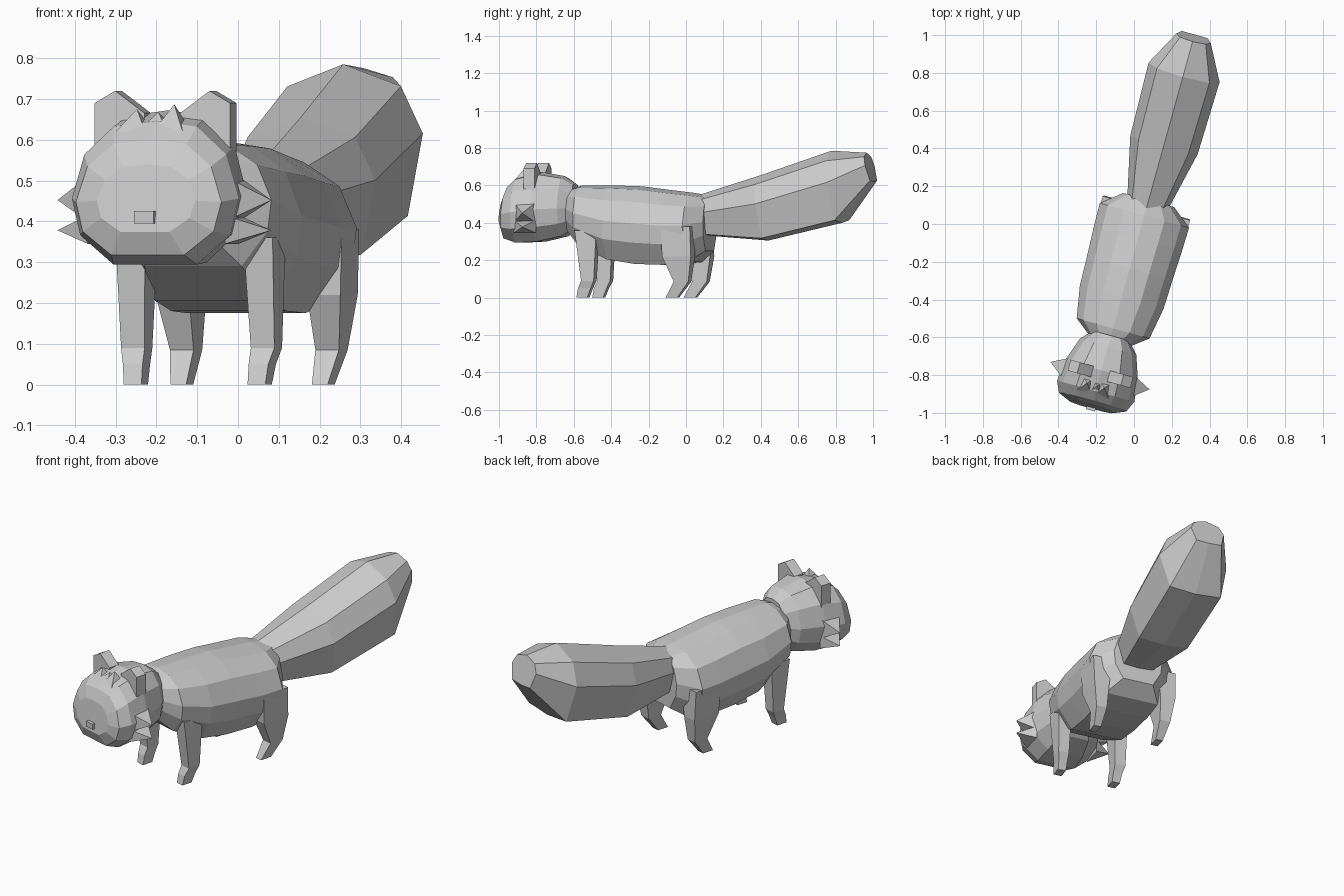
import bpy, bmesh, math
from mathutils import Matrix

if "Cube" in bpy.data.objects:
    bpy.data.objects.remove(bpy.data.objects["Cube"])

# the animal is symmetric about its spine, and stands turned a little to one side
PLACE = Matrix.Translation((0.055, 0.045, 0)) @ Matrix.Rotation(math.radians(-15.5), 4, 'Z')
grey = bpy.data.materials.new("grey")
grey.diffuse_color = (0.6, 0.6, 0.6, 1)
grey.use_nodes = True
grey.node_tree.nodes["Principled BSDF"].inputs["Base Color"].default_value = grey.diffuse_color


def finish(name, bm):
    bmesh.ops.recalc_face_normals(bm, faces=bm.faces)
    bm.transform(PLACE)
    me = bpy.data.meshes.new(name)
    bm.to_mesh(me)
    bm.free()
    me.materials.append(grey)
    ob = bpy.data.objects.new(name, me)
    bpy.context.collection.objects.link(ob)


def skin(name, rings):
    """Join equal-sized rings of points and cap both ends."""
    bm = bmesh.new()
    vs = [[bm.verts.new(p) for p in r] for r in rings]
    n = len(vs[0])
    for a, b in zip(vs, vs[1:]):
        for i in range(n):
            j = (i + 1) % n
            bm.faces.new((a[i], a[j], b[j], b[i]))
    bm.faces.new(vs[0])
    bm.faces.new(vs[-1])
    finish(name, bm)


def loft(name, half, stations):
    """half: right half profile, top to bottom; stations: y, half width, top, bottom, tilt."""
    prof = half + [(-x, z) for x, z in reversed(half) if x > 0]
    skin(name, [[(x * w, y - z * tilt, (t + b) / 2 + z * (t - b) / 2) for x, z in prof]
                for y, w, t, b, tilt in stations])


def limb(name, side, levels):
    """levels: z, inner x, outer x, front y, back y."""
    skin(name, [[(side * a, f, z), (side * b, f, z), (side * b, k, z), (side * a, k, z)]
                for z, a, b, f, k in levels])


def hull(name, pts):
    bm = bmesh.new()
    for p in pts:
        bm.verts.new(p)
    bmesh.ops.convex_hull(bm, input=bm.verts[:])
    finish(name, bm)


# body
loft("body", [(0, 1), (.45, .92), (.82, .6), (1, .05), (.95, -.45), (.62, -1)], [
    (-.69, .11, .58, .36, 0), (-.62, .20, .60, .29, 0), (-.45, .23, .60, .205, 0),
    (-.29, .235, .595, .18, 0), (-.13, .242, .575, .175, 0),
    (0, .245, .56, .19, 0), (.085, .14, .545, .25, 0)])

# tail, with a blunt tip
loft("tail", [(0, 1), (.74, .72), (1, .12), (.76, -.93), (0, -1)], [
    (.06, .11, .55, .33, .03), (.39, .185, .655, .305, .02),
    (.79, .195, .785, .40, .03), (.975, .095, .775, .62, .02)])

# head
loft("head", [(0, 1), (.5, .93), (.85, .55), (1, -.05), (.9, -.55), (.5, -.95)], [
    (-.66, .10, .61, .36, 0), (-.72, .155, .65, .32, 0), (-.85, .20, .672, .29, 0),
    (-.965, .212, .645, .285, 0), (-1.025, .185, .60, .31, -.01), (-1.05, .125, .54, .37, -.01)])

# nose
hull("nose", [(x, y, z) for x in (-.025, .025) for y in (-1.0, -1.07) for z in (.395, .425)])

for side, word in ((-1, "left"), (1, "right")):
    limb(word + "_front_leg", side, [
        (0, .135, .180, -.605, -.545), (.05, .135, .185, -.595, -.525),
        (.09, .135, .195, -.575, -.505), (.36, .125, .2, -.61, -.49)])
    limb(word + "_back_leg", side, [
        (0, .160, .200, -.105, -.04), (.085, .155, .215, -.055, .025),
        (.22, .150, .235, -.115, .045), (.38, .13, .24, -.12, .04)])
    # ear: five-sided slab with a bevelled top
    ear = [(.172, .57), (.172, .69), (.12, .72), (.045, .665), (.045, .6)]
    hull(word + "_ear", [(side * x, y, z) for x, z in ear for y in (-.90, -.84)])
    # cheek tufts
    for n, (tip, lo, hi) in enumerate([(.452, .40, .51), (.378, .345, .415)]):
        hull(f"{word}_cheek_tuft_{n + 1}", [(side * .272, -.88, tip)] + [
            (side * .175, y, z) for y in (-.955, -.83) for z in (lo, hi)])

# forehead tuft of three small spikes
for n, (x, tip) in enumerate([(-.055, .675), (0, .668), (.04, .687)]):
    hull(f"forehead_tuft_{n + 1}", [(x, -.935, tip)] + [
        (x + dx, y, .62) for dx in (-.04, .035) for y in (-.985, -.90)])
